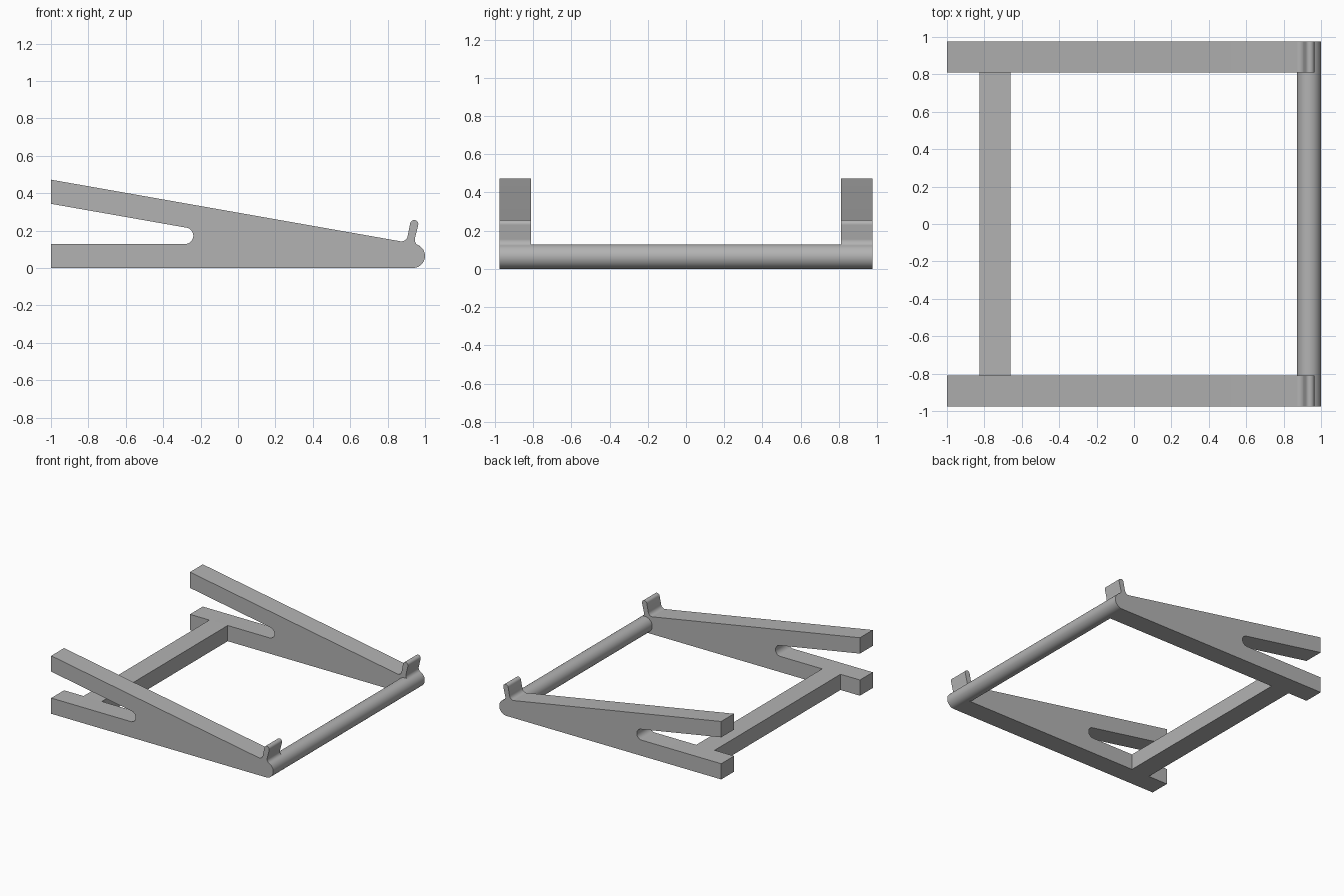
import bpy, bmesh
from math import radians, cos, sin, pi

cube = bpy.data.objects.get("Cube")
if cube:
    bpy.data.objects.remove(cube, do_unlink=True)

GREY = (0.45, 0.45, 0.45, 1)
mat = bpy.data.materials.new("plain grey")
mat.use_nodes = True
mat.diffuse_color = GREY
bsdf = mat.node_tree.nodes["Principled BSDF"]
bsdf.inputs["Base Color"].default_value = GREY
bsdf.inputs["Roughness"].default_value = 0.6

INNER, OUTER = 0.81, 0.975   # side frame faces along y
THICK = 0.128                # height of the lower rails


def arc(cx, cz, r, start, end, n=10):
    """Points along an arc, angles in degrees."""
    angles = [radians(start + (end - start) * i / n) for i in range(n + 1)]
    return [(cx + r * cos(a), cz + r * sin(a)) for a in angles]


def extrude_profile(name, profile, y0, y1):
    """Extrude an x-z outline along y."""
    bm = bmesh.new()
    face = bm.faces.new([bm.verts.new((x, y0, z)) for x, z in profile])
    result = bmesh.ops.extrude_face_region(bm, geom=[face])
    moved = [g for g in result["geom"] if isinstance(g, bmesh.types.BMVert)]
    bmesh.ops.translate(bm, verts=moved, vec=(0, y1 - y0, 0))
    bmesh.ops.recalc_face_normals(bm, faces=bm.faces)
    mesh = bpy.data.meshes.new(name)
    bm.to_mesh(mesh)
    bm.free()
    mesh.materials.append(mat)
    obj = bpy.data.objects.new(name, mesh)
    bpy.context.collection.objects.link(obj)
    bpy.ops.object.select_all(action="DESELECT")
    obj.select_set(True)
    bpy.context.view_layer.objects.active = obj
    bpy.ops.object.shade_smooth_by_angle(angle=pi / 6)
    return obj


# Forked side frame: rounded nose, hooked lip, sloping arm, slot, lower rail
side = (
    [(-1, 0)]
    + arc(0.936, 0.064, 0.064, -90, 65, 18)    # nose
    + arc(0.976, 0.150, 0.031, 245, 170, 8)    # fillet behind the lip
    + arc(0.942, 0.234, 0.022, -10, 170, 12)   # lip tip
    + arc(0.874, 0.175, 0.033, -10, -100, 10)  # fillet in front of the lip
    + [(-1, 0.472), (-1, 0.343)]
    + arc(-0.283, 0.172, 0.044, 80, -90, 16)   # slot end
    + [(-1, THICK)]
)
extrude_profile("front_side_frame", side, -OUTER, -INNER)
extrude_profile("back_side_frame", side, INNER, OUTER)

# Round bar joining the noses
extrude_profile("round_crossbar", arc(0.936, 0.064, 0.064, 0, 352.5, 47), -INNER, INNER)

# Square bar joining the lower rails
square = [(-0.825, 0), (-0.66, 0), (-0.66, THICK), (-0.825, THICK)]
extrude_profile("square_crossbar", square, -INNER, INNER)
